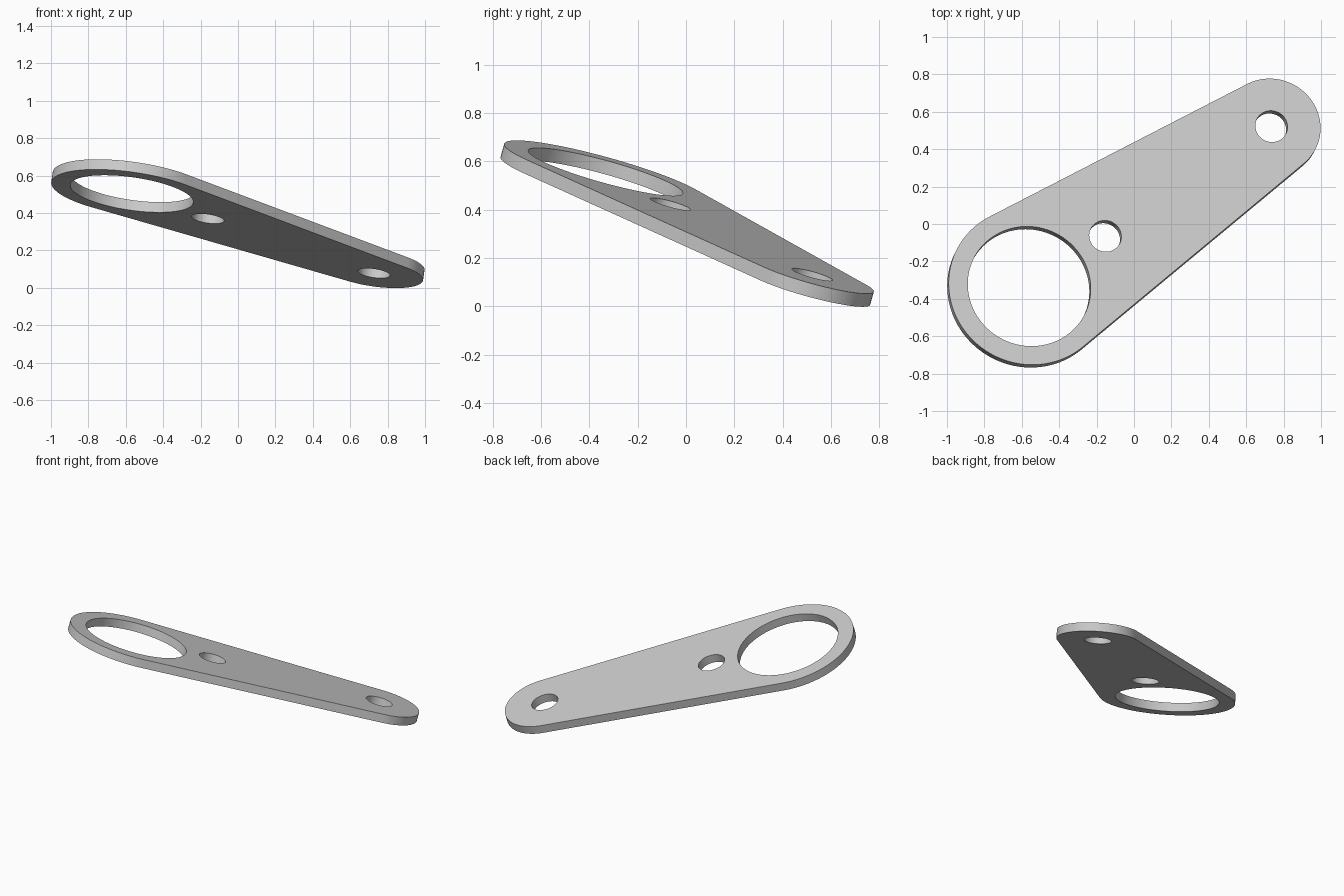
import bpy, bmesh
from math import sin, cos, pi, asin
from mathutils import Vector, Matrix

cube = bpy.data.objects.get("Cube")
if cube:
    bpy.data.objects.remove(cube, do_unlink=True)

# Main dimensions, with the centres lying on the upper face
BIG = Vector((-0.56, -0.333, 0.557))
SMALL = Vector((0.735, 0.522, 0.132))
THICK = 0.057
R_BIG, R_SMALL = 0.435, 0.265
HOLE_BIG, HOLE_SMALL = 0.332, 0.087

# Tilted frame: x runs along the arm, z is the face normal
axis = (SMALL - BIG).normalized()
normal = Vector((0.145, 0.278, 1)).normalized()
side = normal.cross(axis).normalized()
normal = axis.cross(side)
length = (SMALL - BIG).length
mid = length * 0.314


def arc(cx, r, start, end, n):
    """Points on an arc centred on the arm's axis."""
    return [(cx + r * cos(start + (end - start) * i / n),
             r * sin(start + (end - start) * i / n)) for i in range(n + 1)]


def circle(cx, r, n):
    return arc(cx, r, 0, 2 * pi, n)[:-1]


# Outline: two round ends joined by tangent lines, plus three holes
t = pi / 2 - asin((R_BIG - R_SMALL) / length)
outline = arc(length, R_SMALL, -t, t, 40) + arc(0, R_BIG, t, 2 * pi - t, 64)
loops = [outline, circle(0, HOLE_BIG, 96),
         circle(mid, HOLE_SMALL, 48), circle(length, HOLE_SMALL, 48)]

# Fill the profile and extrude it to a plate
bm = bmesh.new()
edges = []
for loop in loops:
    verts = [bm.verts.new((x, y, 0)) for x, y in loop]
    edges += [bm.edges.new((verts[i - 1], verts[i])) for i in range(len(verts))]
bmesh.ops.triangle_fill(bm, use_beauty=True, edges=edges, normal=(0, 0, 1))
ext = bmesh.ops.extrude_face_region(bm, geom=bm.faces[:], use_keep_orig=True)
new_verts = [g for g in ext["geom"] if isinstance(g, bmesh.types.BMVert)]
bmesh.ops.translate(bm, verts=new_verts, vec=(0, 0, -THICK))
bmesh.ops.recalc_face_normals(bm, faces=bm.faces[:])

# Place the plate in its tilted position
frame = Matrix((axis, side, normal)).transposed().to_4x4()
bm.transform(Matrix.Translation(BIG) @ frame)
mesh = bpy.data.meshes.new("link_plate")
bm.to_mesh(mesh)
bm.free()
plate = bpy.data.objects.new("link_plate", mesh)
bpy.context.collection.objects.link(plate)

# Plain grey material
grey = bpy.data.materials.new("plain_grey")
grey.use_nodes = True
colour = (0.6, 0.6, 0.6, 1)
grey.diffuse_color = colour
grey.node_tree.nodes["Principled BSDF"].inputs["Base Color"].default_value = colour
mesh.materials.append(grey)

# Smooth round walls, sharp rims
bpy.ops.object.select_all(action="DESELECT")
plate.select_set(True)
bpy.context.view_layer.objects.active = plate
bpy.ops.object.shade_smooth_by_angle(angle=pi / 6)
